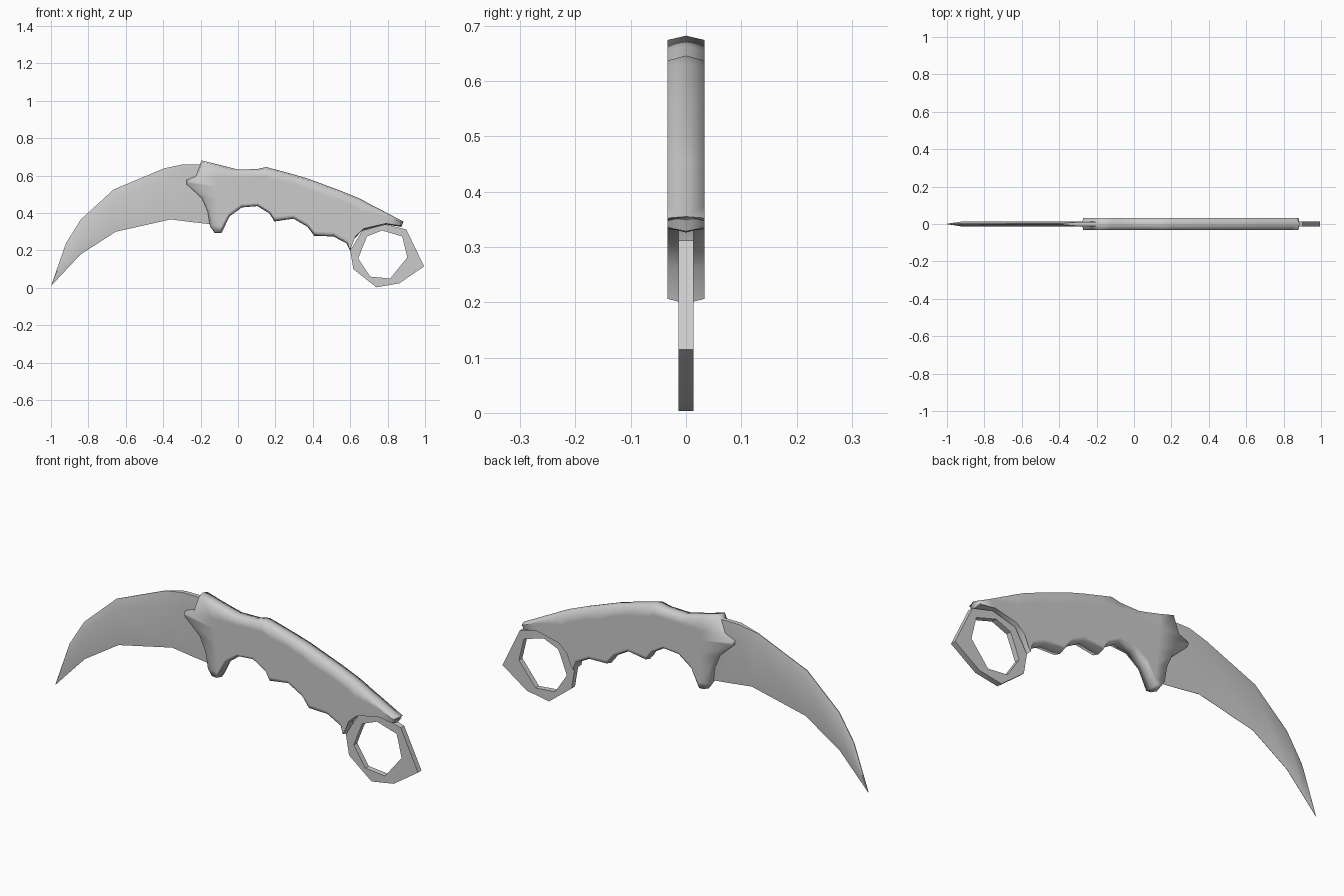
import bpy, bmesh, math
from mathutils import Vector

cube = bpy.data.objects.get("Cube")
if cube:
    bpy.data.objects.remove(cube, do_unlink=True)

steel = bpy.data.materials.new("grey_steel")
steel.use_nodes = True
GREY = (0.6, 0.6, 0.6, 1)
steel.diffuse_color = GREY
steel.node_tree.nodes["Principled BSDF"].inputs["Base Color"].default_value = GREY


def finish(bm, name, angle):
    """Turn a bmesh into a shaded object."""
    bmesh.ops.remove_doubles(bm, verts=bm.verts, dist=0.0002)
    bmesh.ops.recalc_face_normals(bm, faces=bm.faces)
    mesh = bpy.data.meshes.new(name)
    bm.to_mesh(mesh)
    bm.free()
    mesh.materials.append(steel)
    obj = bpy.data.objects.new(name, mesh)
    bpy.context.collection.objects.link(obj)
    bpy.ops.object.select_all(action="DESELECT")
    obj.select_set(True)
    bpy.context.view_layer.objects.active = obj
    bpy.ops.object.shade_smooth_by_angle(angle=math.radians(angle))


def skin(bm, a, b, closed=True):
    """Join two equally long rows of vertices with quads."""
    n = len(a)
    for i in range(n if closed else n - 1):
        j = (i + 1) % n
        bm.faces.new((a[i], a[j], b[j], b[i]))


def row(bm, points, y):
    return [bm.verts.new((p[0], y, p[1])) for p in points]


# Blade: six-sided sections from the guard to the tip, (spine point, edge point)
blade = [((-.15, .66), (-.1, .335)), ((-.296, .66), (-.25, .352)),
         ((-.398, .638), (-.36, .366)), ((-.665, .526), (-.654, .30)),
         ((-.84, .366), (-.84, .18)), ((-.92, .238), (-.925, .09)),
         ((-.998, .014), (-1, .01))]
bm = bmesh.new()
loops = []
for k, (top, edge) in enumerate(blade):
    top, edge = Vector(top), Vector(edge)
    ridge = top.lerp(edge, .22)
    spine = .011 if k < 2 else .002
    belly = .013 if k < 6 else .001
    section = [(top, spine), (ridge, belly), (edge, .0006),
               (edge, -.0006), (ridge, -belly), (top, -spine)]
    loops.append([bm.verts.new((p.x, y, p.y)) for p, y in section])
for a, b in zip(loops, loops[1:]):
    skin(bm, a, b)
bm.faces.new(loops[0])
bm.faces.new(loops[-1])
finish(bm, "blade", 40)

# Handle: front guard edge, then (spine point, finger-groove point) columns
guard = [(-.195, .682), (-.227, .60), (-.278, .58), (-.278, .553),
         (-.195, .478), (-.163, .408), (-.15, .33), (-.125, .294)]
columns = [((-.12, .663), (-.088, .294)), ((-.05, .645), (-.045, .382)),
           ((0, .633), (.02, .43)), ((.1, .635), (.104, .437)),
           ((.15, .646), (.168, .398)), ((.2, .633), (.195, .355)),
           ((.3, .606), (.296, .37)), ((.38, .582), (.37, .328)),
           ((.45, .556), (.408, .278)), ((.55, .519), (.51, .275)),
           ((.64, .482), (.58, .238)), ((.68, .462), (.60, .198)),
           ((.72, .44), (.62, .26)), ((.76, .42), (.665, .307)),
           ((.83, .383), (.787, .34)), ((.885, .355), (.873, .326))]
HALF, CROWN = .033, .009
fractions = [(guard[0][1] - p[1]) / (guard[0][1] - guard[-1][1]) for p in guard]
grid = [[Vector(p) for p in guard]]
grid += [[Vector(t).lerp(Vector(b), f) for f in fractions] for t, b in columns]
nc, nr = len(grid), len(guard)
rim = [(c, 0) for c in range(nc)] + [(nc - 1, r) for r in range(1, nr)]
rim += [(c, nr - 1) for c in range(nc - 2, -1, -1)] + [(0, r) for r in range(nr - 2, 0, -1)]
outline = [grid[c][r].copy() for c, r in rim]

# Pull the side rims inward so that the walls are crowned along the middle
for i, (c, r) in enumerate(rim):
    d = (outline[(i + 1) % len(rim)] - outline[i - 1]).normalized()
    grid[c][r] = outline[i] + Vector((d.y, -d.x)) * CROWN
bm = bmesh.new()
middle = row(bm, outline, 0)
for side in (-1, 1):
    sheet = [row(bm, col, side * HALF) for col in grid]
    for a, b in zip(sheet, sheet[1:]):
        skin(bm, a, b, closed=False)
    skin(bm, [sheet[c][r] for c, r in rim], middle)
finish(bm, "handle", 82)

# Finger ring: faceted outer and inner outlines, flat sides
outer = [(.9, .312), (.995, .115), (.862, .024), (.74, .003),
         (.617, .1), (.6, .2), (.665, .307), (.79, .34)]
inner = [(.878, .275), (.905, .163), (.814, .05), (.707, .06),
         (.643, .157), (.664, .212), (.69, .275), (.77, .307)]
bm = bmesh.new()
rings = [row(bm, pts, y) for pts, y in
         ((outer, -.0135), (outer, .0135), (inner, .0135), (inner, -.0135))]
for i in range(4):
    skin(bm, rings[i], rings[(i + 1) % 4])
finish(bm, "finger_ring", 30)
